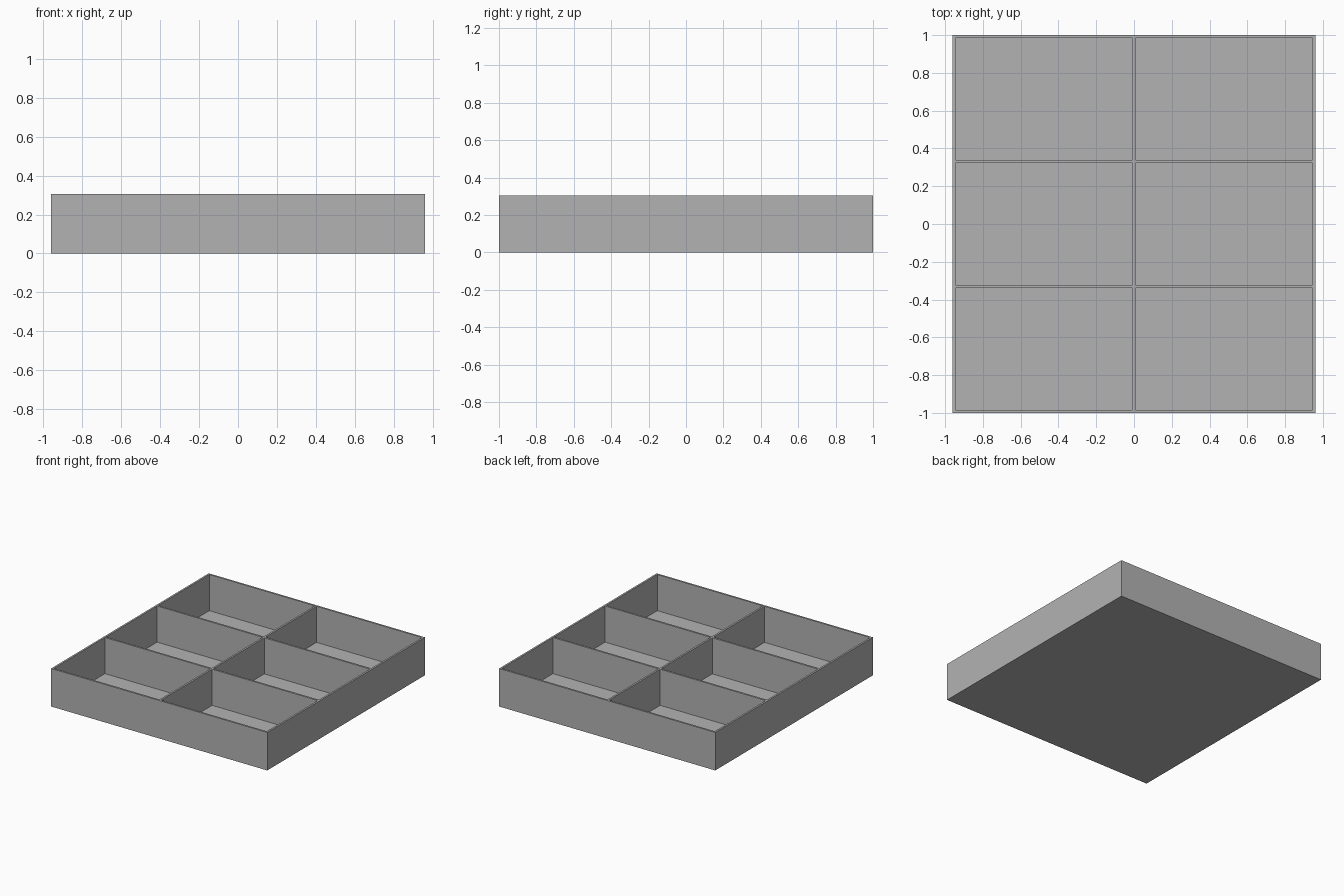
import bpy
import bmesh
from mathutils import Matrix, Vector

cube = bpy.data.objects.get("Cube")
if cube:
    bpy.data.objects.remove(cube, do_unlink=True)

WIDTH, DEPTH, HEIGHT = 1.92, 2.0, 0.305
WALL = 0.015
COLUMNS, ROWS = 2, 3

grey = bpy.data.materials.new("grey plastic")
grey.use_nodes = True
colour = (0.45, 0.45, 0.45, 1)
grey.diffuse_color = colour
grey.node_tree.nodes["Principled BSDF"].inputs["Base Color"].default_value = colour


def add_box(bm, centre, size):
    bmesh.ops.create_cube(
        bm, size=1,
        matrix=Matrix.Translation(centre) @ Matrix.Diagonal(Vector(size).to_4d()))


def make_object(name, bm):
    mesh = bpy.data.meshes.new(name)
    bm.to_mesh(mesh)
    bm.free()
    mesh.materials.append(grey)
    obj = bpy.data.objects.new(name, mesh)
    bpy.context.collection.objects.link(obj)
    return obj


# Solid block for the tray
bm = bmesh.new()
add_box(bm, (0, 0, HEIGHT / 2), (WIDTH, DEPTH, HEIGHT))
tray = make_object("divided_tray", bm)

# Equal pockets, leaving thin outer walls, dividers and a floor
cell_x = (WIDTH - WALL * (COLUMNS + 1)) / COLUMNS
cell_y = (DEPTH - WALL * (ROWS + 1)) / ROWS
bm = bmesh.new()
for column in range(COLUMNS):
    for row in range(ROWS):
        x = (column - (COLUMNS - 1) / 2) * (cell_x + WALL)
        y = (row - (ROWS - 1) / 2) * (cell_y + WALL)
        add_box(bm, (x, y, WALL + HEIGHT / 2), (cell_x, cell_y, HEIGHT))
cutter = make_object("compartment_cutter", bm)
cutter.hide_render = True

# Hollow out the compartments
cut = tray.modifiers.new("compartments", 'BOOLEAN')
cut.operation = 'DIFFERENCE'
cut.solver = 'EXACT'
cut.object = cutter
bpy.context.view_layer.objects.active = tray
tray.select_set(True)
bpy.ops.object.modifier_apply(modifier=cut.name)
bpy.data.objects.remove(cutter, do_unlink=True)
